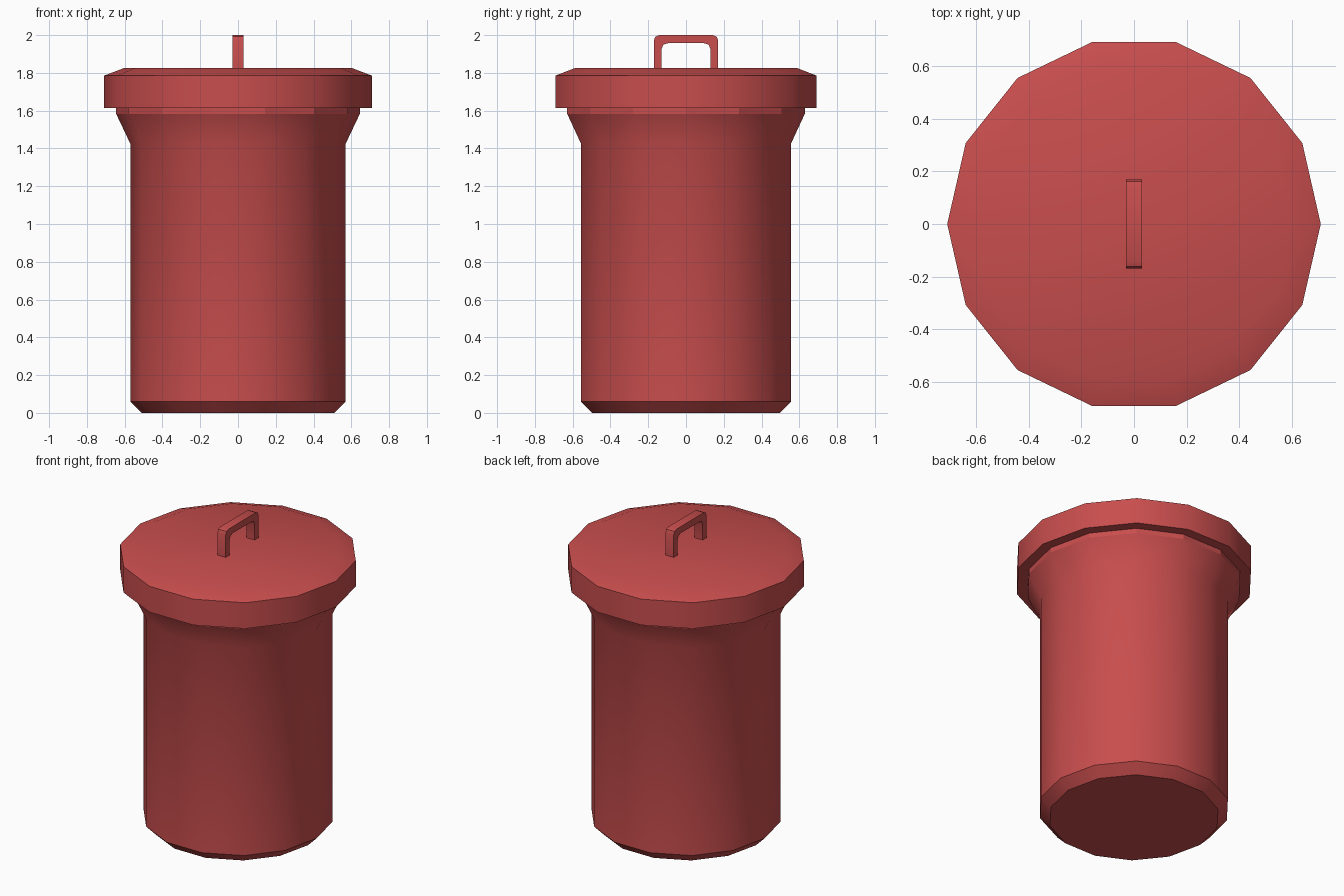
import bpy, bmesh
from math import cos, sin, tau, radians

if "Cube" in bpy.data.objects:
    bpy.data.objects.remove(bpy.data.objects["Cube"])

SIDES = 14
red = bpy.data.materials.new("red_paint")
red.diffuse_color = (0.58, 0.075, 0.075, 1)
red.use_nodes = True
red.node_tree.nodes["Principled BSDF"].inputs["Base Color"].default_value = red.diffuse_color


def finish(name, bm):
    bmesh.ops.recalc_face_normals(bm, faces=bm.faces[:])
    mesh = bpy.data.meshes.new(name)
    bm.to_mesh(mesh)
    bm.free()
    mesh.materials.append(red)
    obj = bpy.data.objects.new(name, mesh)
    bpy.context.collection.objects.link(obj)
    bpy.ops.object.select_all(action='DESELECT')
    obj.select_set(True)
    bpy.context.view_layer.objects.active = obj
    bpy.ops.object.shade_smooth_by_angle(angle=radians(30))
    return obj


def lathe(name, profile, flat_above=None):
    """Closed solid from (radius, z) rings; faces above flat_above are faceted."""
    bm = bmesh.new()
    rings = [[bm.verts.new((r * cos(tau * i / SIDES), r * sin(tau * i / SIDES), z))
              for i in range(SIDES)] for r, z in profile]
    for low, high in zip(rings, rings[1:]):
        for i in range(SIDES):
            j = (i + 1) % SIDES
            bm.faces.new((low[i], low[j], high[j], high[i]))
    bm.faces.new(rings[0])
    bm.faces.new(rings[-1])
    obj = finish(name, bm)
    if flat_above is not None:
        for p in obj.data.polygons:
            if p.center.z > flat_above:
                p.use_smooth = False
    return obj


# Bin body with chamfered foot, flared neck and faceted rim
lathe("bin_body", [(0.51, 0), (0.57, 0.06), (0.57, 1.425),
                   (0.645, 1.583), (0.645, 1.64)], flat_above=1.59)

# Lid with bevelled top edge
lathe("lid", [(0.71, 1.615), (0.71, 1.785), (0.605, 1.825)])

# Lid handle: half arch outline (outer, inner), mirrored in y
outer = [(0.17, 1.815), (0.17, 1.972), (0.162, 1.992), (0.142, 2.0)]
inner = [(0.13, 1.815), (0.13, 1.925), (0.12, 1.95), (0.095, 1.957)]
outer += [(-y, z) for y, z in reversed(outer)]
inner += [(-y, z) for y, z in reversed(inner)]
bm = bmesh.new()
out_v = [bm.verts.new((-0.03, y, z)) for y, z in outer]
in_v = [bm.verts.new((-0.03, y, z)) for y, z in inner]
for k in range(len(outer) - 1):
    bm.faces.new((out_v[k], out_v[k + 1], in_v[k + 1], in_v[k]))
ext = bmesh.ops.extrude_face_region(bm, geom=bm.faces[:], use_keep_orig=True)
bmesh.ops.translate(bm, vec=(0.06, 0, 0),
                    verts=[g for g in ext["geom"] if isinstance(g, bmesh.types.BMVert)])
finish("lid_handle", bm)
